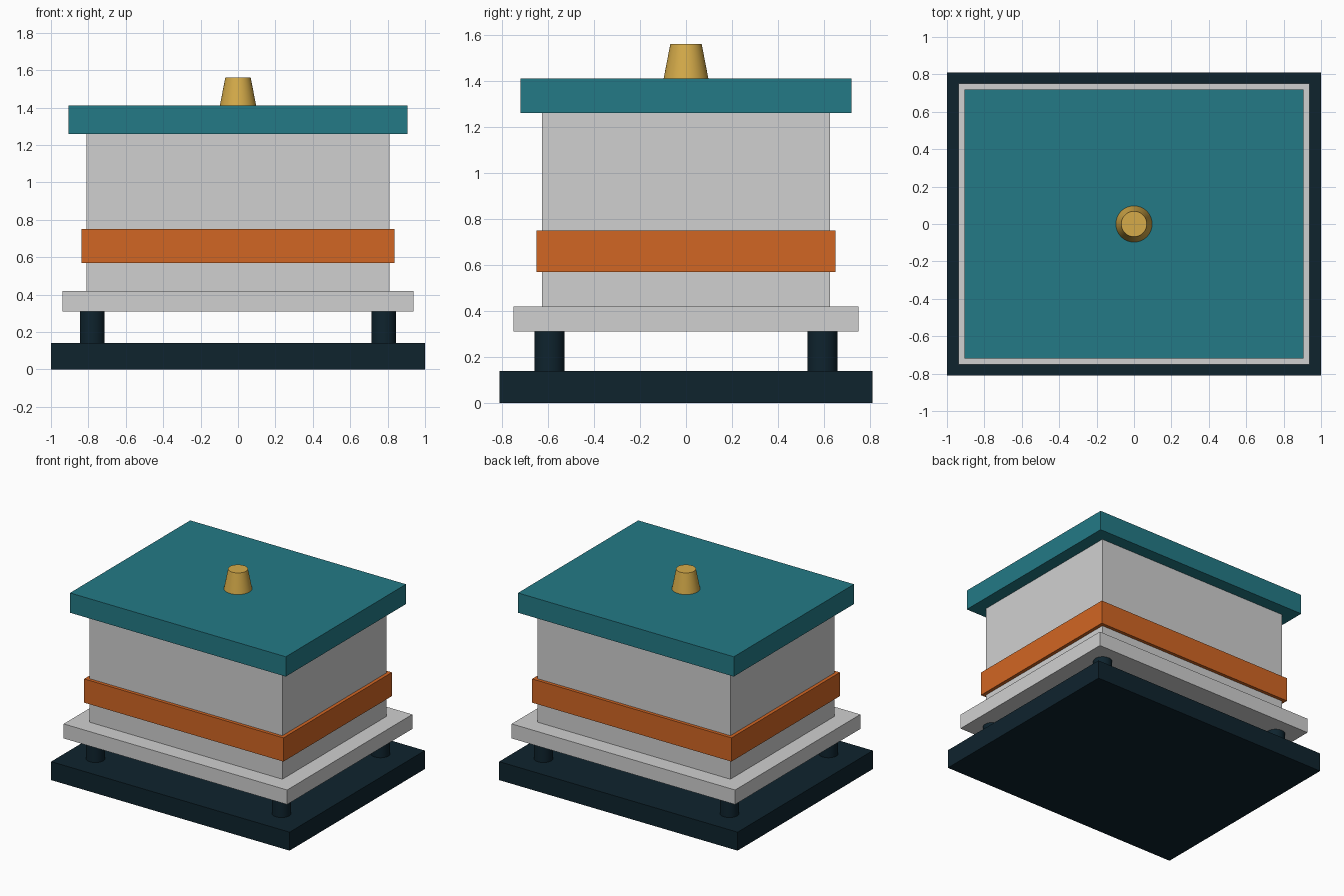
import bpy

cube = bpy.data.objects.get("Cube")
if cube:
    bpy.data.objects.remove(cube, do_unlink=True)


def material(name, rgb):
    mat = bpy.data.materials.new(name)
    mat.use_nodes = True
    mat.diffuse_color = (*rgb, 1)
    mat.node_tree.nodes["Principled BSDF"].inputs["Base Color"].default_value = (*rgb, 1)
    return mat


navy = material("dark navy", (0.0045, 0.017, 0.027))
grey = material("light grey", (0.63, 0.63, 0.63))
orange = material("burnt orange", (0.64, 0.132, 0.017))
teal = material("teal", (0.017, 0.195, 0.24))
gold = material("gold", (0.67, 0.41, 0.068))


def slab(name, half_x, half_y, bottom, top, mat):
    """Box centred on the vertical axis."""
    bpy.ops.mesh.primitive_cube_add(size=2, location=(0, 0, (bottom + top) / 2))
    obj = bpy.context.object
    obj.name = name
    obj.scale = (half_x, half_y, (top - bottom) / 2)
    bpy.ops.object.transform_apply(location=False, rotation=False, scale=True)
    obj.data.materials.append(mat)


def round_part(name, x, y, r_bottom, r_top, bottom, top, mat):
    """Smooth cylinder or tapered cone with sharp rims."""
    bpy.ops.mesh.primitive_cone_add(vertices=48, radius1=r_bottom, radius2=r_top,
                                    depth=top - bottom, location=(x, y, (bottom + top) / 2))
    obj = bpy.context.object
    obj.name = name
    obj.data.materials.append(mat)
    bpy.ops.object.shade_smooth_by_angle()


# Base plate and four round feet
slab("base_plate", 1.0, 0.81, 0, 0.14, navy)
for side, x in (("left", 0.78), ("right", -0.78)):
    for end, y in (("front", -0.593), ("back", 0.593)):
        round_part(f"{end}_{side}_foot", x, y, 0.066, 0.066, 0.14, 0.31, navy)

# Tray, box body and the band around it
slab("tray", 0.937, 0.75, 0.31, 0.42, grey)
slab("body", 0.81, 0.625, 0.42, 1.26, grey)
slab("band", 0.836, 0.65, 0.57, 0.75, orange)

# Lid and knob
slab("lid", 0.905, 0.72, 1.26, 1.41, teal)
round_part("knob", 0, 0, 0.097, 0.068, 1.41, 1.56, gold)
